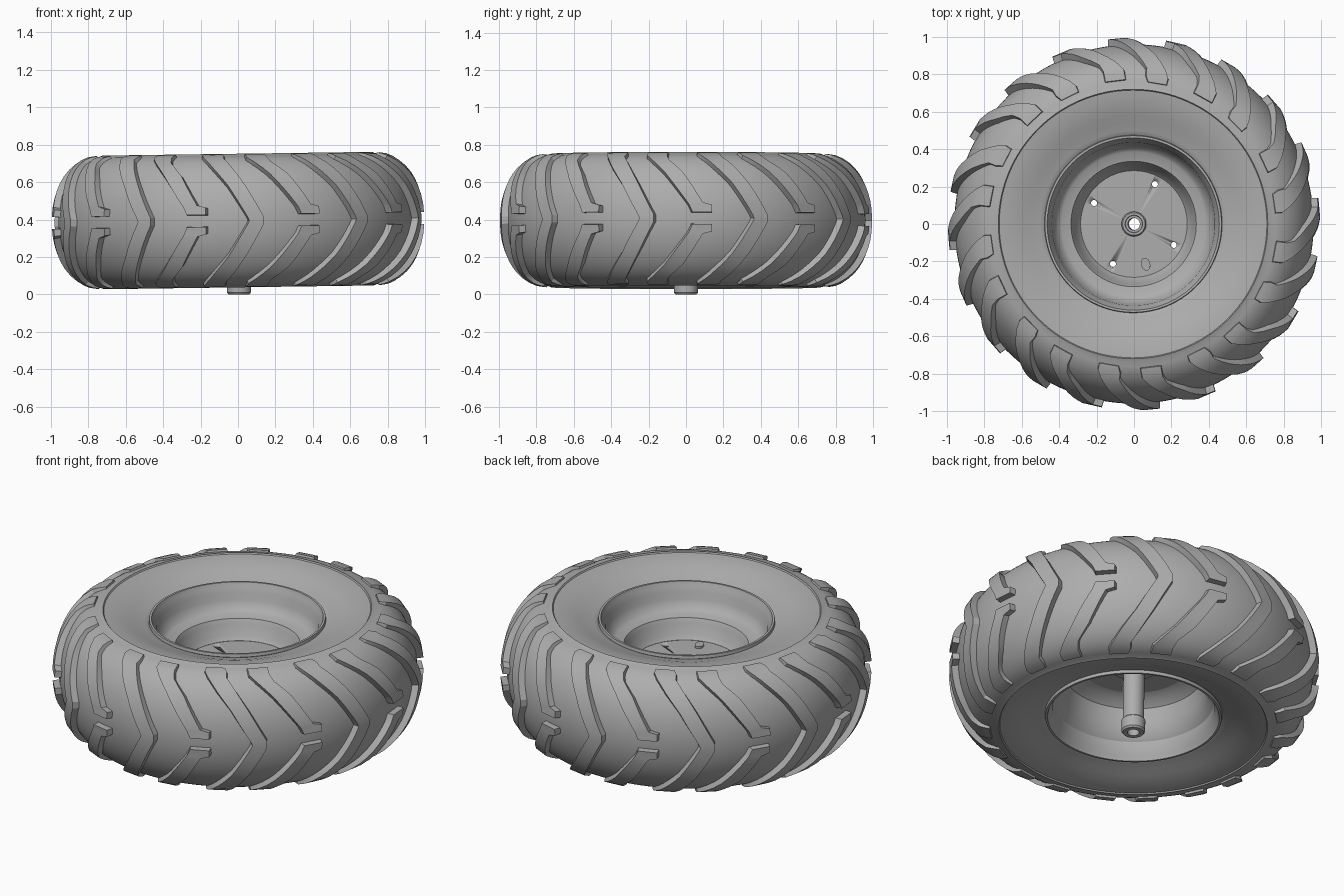
import bpy, bmesh
from math import sin, cos, radians, pi
from mathutils import Matrix, Vector

if "Cube" in bpy.data.objects:
    bpy.data.objects.remove(bpy.data.objects["Cube"], do_unlink=True)

GREY = (0.42, 0.42, 0.42, 1)
mat = bpy.data.materials.new("plain grey")
mat.use_nodes = True
mat.diffuse_color = GREY
mat.node_tree.nodes["Principled BSDF"].inputs["Base Color"].default_value = GREY

# The wheel lies flat with a very slight lean
POSE = Matrix.Translation((0, 0, 0.395)) @ Matrix.Rotation(radians(-0.8), 4, 'Y')


def finish(name, bm, angle=30):
    bmesh.ops.recalc_face_normals(bm, faces=bm.faces)
    me = bpy.data.meshes.new(name)
    bm.to_mesh(me)
    bm.free()
    me.materials.append(mat)
    ob = bpy.data.objects.new(name, me)
    bpy.context.collection.objects.link(ob)
    ob.matrix_world = POSE
    bpy.ops.object.select_all(action='DESELECT')
    ob.select_set(True)
    bpy.context.view_layer.objects.active = ob
    bpy.ops.object.shade_smooth_by_angle(angle=radians(angle))
    return ob


def lathe(name, profile, segs=96, angle=30):
    """Spin a closed (radius, height) profile about the axle."""
    bm = bmesh.new()
    rings = [[bm.verts.new((r * cos(2 * pi * i / segs), r * sin(2 * pi * i / segs), z))
              for i in range(segs)] for r, z in profile]
    for a, b in zip(rings, rings[1:] + rings[:1]):
        for i in range(segs):
            j = (i + 1) % segs
            bm.faces.new((a[i], a[j], b[j], b[i]))
    return finish(name, bm, angle)


# Tyre carcass: elliptical tread and dished sidewalls
SHOULDER, BULGE, HALF = 0.72, 0.24, 0.35
side = [(0.44, 0.25), (0.475, 0.285), (0.50, 0.292), (0.54, 0.305), (0.58, 0.32),
        (0.63, 0.336), (0.68, 0.346), (0.715, 0.35), (0.72, 0.357)]
tread = [(SHOULDER + BULGE * cos(radians(t)), HALF * sin(radians(t)))
         for t in range(85, -86, -5)]
lathe("tyre", side + tread + [(r, -z) for r, z in reversed(side)], 120)


# Tread lugs
def on_tread(t, az, lift):
    t, az = radians(t), radians(az)
    n = Vector((HALF * cos(t), BULGE * sin(t))).normalized() * lift
    r, z = SHOULDER + BULGE * cos(t) + n.x, HALF * sin(t) + n.y
    return (r * cos(az), r * sin(az), z)


def add_lug(bm, stations, az0):
    """Ribbon block through stations of (latitude, trailing edge, leading edge)."""
    dense = []
    for a, b in zip(stations, stations[1:]):
        n = max(1, round(abs(b[0] - a[0]) / 7))
        dense += [[p + (q - p) * k / n for p, q in zip(a, b)] for k in range(n)]
    dense.append(stations[-1])
    rows = []
    for t, lo, hi in dense:
        h = 0.036 - 0.026 * (abs(t) / 80) ** 3
        rows.append([bm.verts.new(on_tread(t, az0 + az, lift)) for az, lift in
                     ((lo - 0.5, -0.015), (lo, h), (hi, h), (hi + 0.5, -0.015))])
    for a, b in zip(rows, rows[1:]):
        for i in range(4):
            j = (i + 1) % 4
            bm.faces.new((a[i], a[j], b[j], b[i]))
    bm.faces.new(rows[0])
    bm.faces.new(rows[-1])


half_long = [(0, -4.5, 0), (3, -5, 0), (30, -11, -5.5), (48, -16, -9.5),
             (64, -20, -13), (72, -21.5, -13), (80, -21.5, -14)]
long_lug = [(-t, lo, hi) for t, lo, hi in reversed(half_long[1:])] + half_long
short_lug = [(5, -6, 0), (11, -7, 0), (13, -7.5, -2.8), (41, -15, -9),
             (57, -20, -14), (66, -22.5, -15), (78, -23, -15)]

bm = bmesh.new()
for k in range(10):
    add_lug(bm, long_lug, -82 + 36 * k)
finish("chevron_lugs", bm, 25)

bm = bmesh.new()
for k in range(10):
    for s in (1, -1):
        add_lug(bm, [(s * t, lo, hi) for t, lo, hi in short_lug], -100 + 36 * k)
finish("short_lugs", bm, 25)

# Stepped rim: outer face, then inner cavity
rim_top = [(0.455, 0.25), (0.475, 0.285), (0.472, 0.302), (0.46, 0.302), (0.452, 0.28),
           (0.435, 0.25), (0.43, 0.21), (0.402, 0.165), (0.385, 0.155), (0.335, 0.145),
           (0.322, 0.12), (0.305, 0.06), (0.285, 0.036)]
rim_bottom = [(0.285, 0.02), (0.33, 0.005), (0.37, -0.03), (0.385, -0.1), (0.40, -0.165),
              (0.43, -0.2), (0.435, -0.25), (0.452, -0.28), (0.46, -0.302),
              (0.472, -0.302), (0.475, -0.285), (0.455, -0.25)]
lathe("rim", rim_top + rim_bottom)

# Centre disc with four bolt holes
disc = lathe("wheel_disc", [(0.04, 0.035), (0.29, 0.035), (0.29, 0.02), (0.04, 0.02)])
bm = bmesh.new()
for k in range(4):
    spot = Matrix.Rotation(pi / 2 * k, 4, 'Z') @ Vector((0.112, 0.213, 0.03))
    bmesh.ops.create_cone(bm, cap_ends=True, segments=20, radius1=0.016, radius2=0.016,
                          depth=0.1, matrix=Matrix.Translation(spot))
cutter = finish("hole_cutter", bm)
cut = disc.modifiers.new("holes", 'BOOLEAN')
cut.object = cutter
cut.solver = 'EXACT'
bpy.context.view_layer.objects.active = disc
bpy.ops.object.modifier_move_to_index(modifier=cut.name, index=0)
bpy.ops.object.modifier_apply(modifier=cut.name)
bpy.data.objects.remove(cutter, do_unlink=True)

# Valve stem leaning out of the disc
bm = bmesh.new()
bmesh.ops.create_cone(bm, cap_ends=True, segments=20, radius1=0.024, radius2=0.024, depth=0.03,
                      matrix=Matrix.Translation((0.063, -0.215, 0.032))
                      @ Matrix.Rotation(radians(15), 4, 'Z')
                      @ Matrix.Diagonal((1, 1.45, 1, 1)))
finish("valve_stem", bm)

# Hollow axle hub with flange and end collar
lathe("axle_hub", [(0.032, 0.05), (0.045, 0.05), (0.047, 0.06), (0.06, 0.06), (0.066, 0.052),
                   (0.066, 0.03), (0.13, 0.03), (0.13, 0.008), (0.066, 0.008), (0.057, 0.0),
                   (0.057, -0.315), (0.064, -0.322), (0.064, -0.385), (0.056, -0.395),
                   (0.032, -0.395)], 48)
